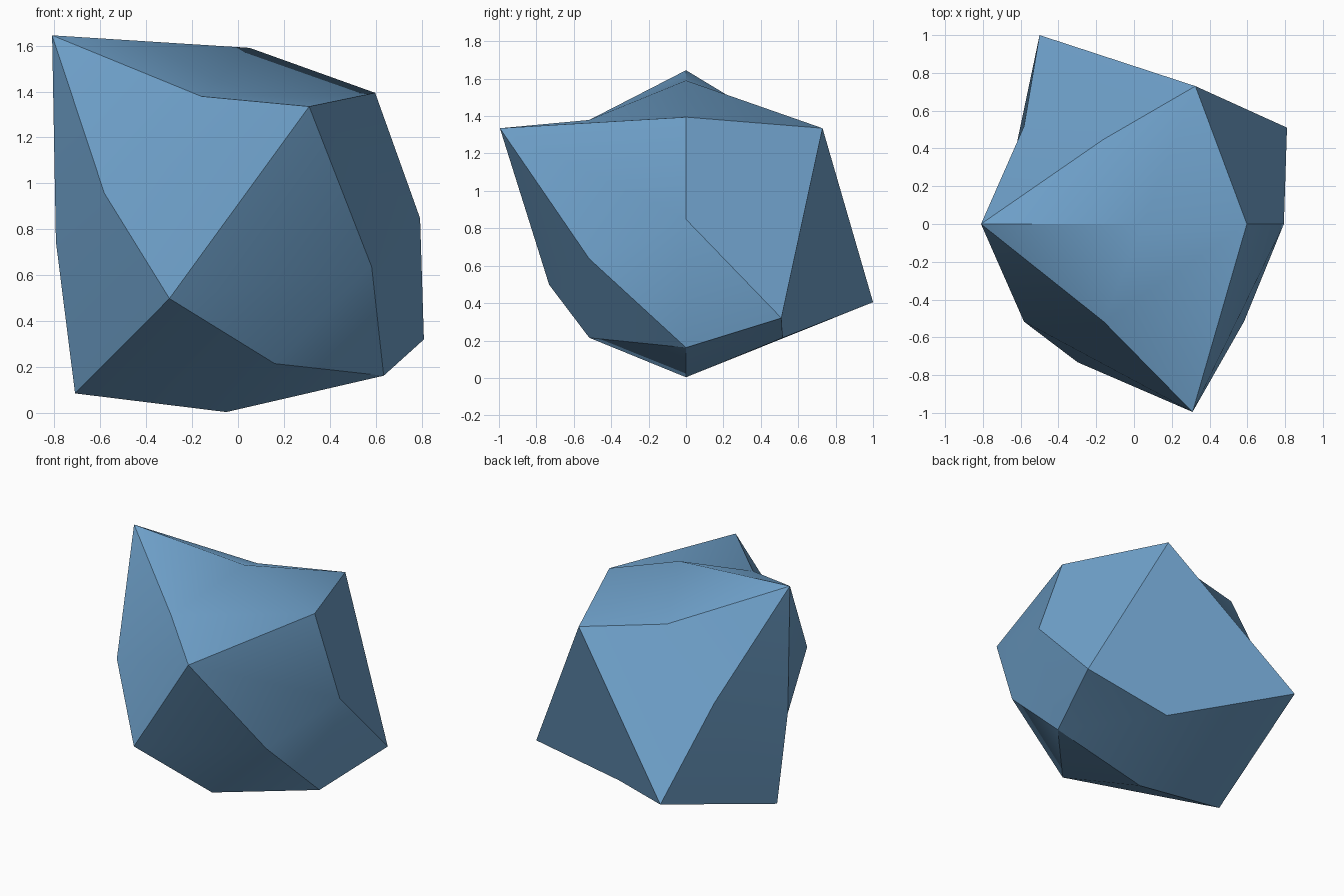
import bpy, bmesh, math
from mathutils import Matrix, Vector

if "Cube" in bpy.data.objects:
    bpy.data.objects.remove(bpy.data.objects["Cube"])

CENTRE = Vector((0, 0, 0.797))

# Profile of the regular gem: ring level -> (radius, height along its axis)
PROFILE = {2: (0.0, 0.898), 1: (0.597, 0.525), 0: (0.845, 0.0)}

# Corners pulled away from the regular shape (final positions)
PULLED = [
    (-0.81, 0.0, 1.645),     # tall tip
    (0.31, -0.995, 1.335),   # front spike
    (0.325, 0.73, 1.335),    # back upper spike
    (-0.50, 1.0, 0.405),     # back lower spike
    (-0.71, 0.0, 0.085),     # left foot
    (0.81, 0.51, 0.32),      # right corner
    (-0.163, 0.447, 1.375),  # back top corner
]

# Six-sided, four-ring sphere reshaped to the profile
bm = bmesh.new()
bmesh.ops.create_uvsphere(bm, u_segments=6, v_segments=4, radius=1.0)
ring = next(v for v in bm.verts if abs(v.co.z) < 0.1)
start = math.atan2(ring.co.y, ring.co.x)
tilt = Matrix.Rotation(math.radians(-45), 3, 'Y')
for v in bm.verts:
    level = 2 if abs(v.co.z) > 0.9 else 1 if abs(v.co.z) > 0.5 else 0
    radius, height = PROFILE[level]
    angle = math.atan2(v.co.y, v.co.x) - start
    local = Vector((radius * math.cos(angle), radius * math.sin(angle),
                    math.copysign(height, v.co.z)))
    v.co = tilt @ local + CENTRE

# Pull the irregular corners, each matched to its nearest vertex
for p in map(Vector, PULLED):
    min(bm.verts, key=lambda v: (v.co - p).length).co = p

bmesh.ops.recalc_face_normals(bm, faces=bm.faces)
mesh = bpy.data.meshes.new("rock")
bm.to_mesh(mesh)
bm.free()

# Blue stone
rock = bpy.data.objects.new("rock", mesh)
bpy.context.collection.objects.link(rock)
blue = bpy.data.materials.new("stone blue")
blue.diffuse_color = (0.16, 0.36, 0.60, 1)
blue.use_nodes = True
blue.node_tree.nodes["Principled BSDF"].inputs["Base Color"].default_value = blue.diffuse_color
mesh.materials.append(blue)

# Soft shading with sharp ridges
bpy.context.view_layer.objects.active = rock
rock.select_set(True)
bpy.ops.object.shade_smooth_by_angle(angle=math.radians(30))
